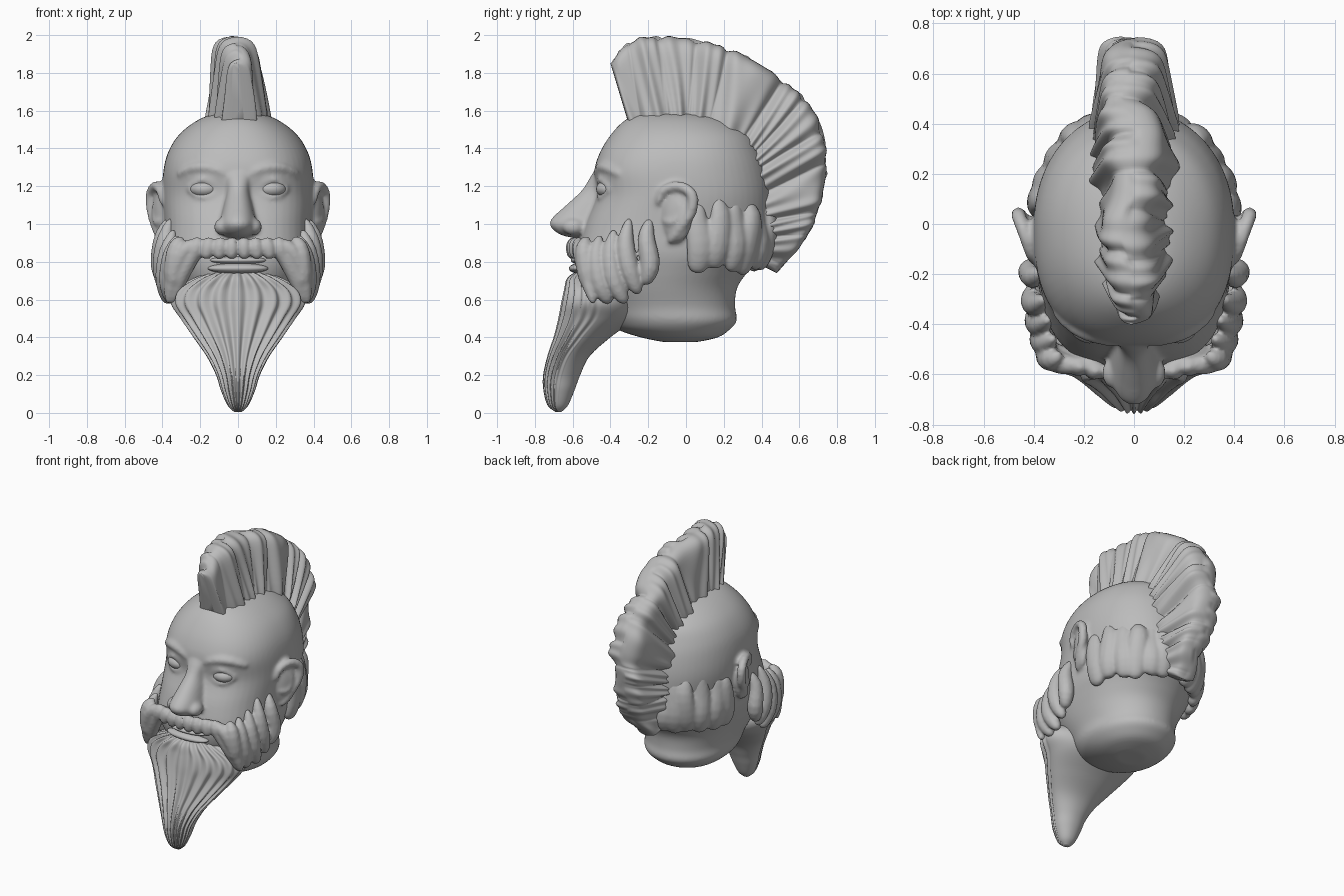
import bpy, bmesh, random
from math import sin, cos, pi, radians
from mathutils import Vector, Matrix

random.seed(4)
cube = bpy.data.objects.get("Cube")
if cube:
    bpy.data.objects.remove(cube, do_unlink=True)

grey = bpy.data.materials.new("clay_grey")
grey.use_nodes = True
COLOUR = (0.5, 0.5, 0.5, 1)
grey.diffuse_color = COLOUR
grey.node_tree.nodes["Principled BSDF"].inputs["Base Color"].default_value = COLOUR


def spline(pts, t):
    """Smooth point at t in 0..1 through a list of tuples."""
    f = min(max(t, 0), 1) * (len(pts) - 1)
    i = min(int(f), len(pts) - 2)
    u = f - i
    a, b, c, d = (pts[min(max(k, 0), len(pts) - 1)] for k in range(i - 1, i + 3))
    return [q + u / 2 * (r - p + u * (2 * p - 5 * q + 4 * r - s + u * (3 * (q - r) + s - p)))
            for p, q, r, s in zip(a, b, c, d)]


def loft(bm, rings):
    """Skin closed rings of points and cap both ends."""
    vs = [[bm.verts.new(p) for p in ring] for ring in rings]
    n = len(vs[0])
    for a, b in zip(vs, vs[1:]):
        for i in range(n):
            j = (i + 1) % n
            bm.faces.new((a[i], a[j], b[j], b[i]))
    bm.faces.new(vs[0][::-1])
    bm.faces.new(vs[-1])


def section(z, front, back, half, power=2.2, n=64, ridge=0.0, count=0):
    """Horizontal ring, squarer towards the front, optionally grooved there."""
    pts = []
    for i in range(n):
        a = 2 * pi * i / n
        c, s = cos(a), sin(a)
        e = power if s < 0 else 2.1
        k = (abs(c) ** e + abs(s) ** e) ** (-1 / e)
        g = ridge * (cos(count * a + 1.2 * sin(8 * z) * cos(a)) - 0.2) * max(0, -s) ** 0.5
        pts.append(((half * k + g) * c, (front + back) / 2 + ((back - front) / 2 * k + g) * s, z))
    return pts


def strand(bm, pts, wide=1.0, steps=14, n=12, sx=1):
    """Round-ended lock of hair through (x, y, z, radius) points."""
    rings = []
    for k in range(steps + 1):
        t = 0.5 - 0.5 * cos(pi * k / steps)
        x, y, z, r = spline(pts, t)
        tangent = (Vector(spline(pts, t + 0.02)[:3]) - Vector(spline(pts, t - 0.02)[:3])).normalized()
        out = Vector((x, y, 0)).normalized()
        side = tangent.cross(out).normalized()
        out = side.cross(tangent)
        r *= max(0.08, 1 - abs(2 * t - 1) ** 6) ** 0.5
        rings.append([Vector((x, y, z)) + side * (r * wide * cos(2 * pi * i / n))
                      + out * (r * sin(2 * pi * i / n)) for i in range(n)])
    for ring in rings:
        for p in ring:
            p.x *= sx
    loft(bm, rings)


def ball(bm, centre, size, tilt=0):
    m = Matrix.Translation(centre) @ Matrix.Rotation(tilt, 4, 'Z') @ Matrix.Diagonal((*size, 1))
    bmesh.ops.create_uvsphere(bm, u_segments=28, v_segments=18, radius=1, matrix=m)


def finish(name, bm, voxel=0, smooth=3):
    bmesh.ops.recalc_face_normals(bm, faces=bm.faces)
    mesh = bpy.data.meshes.new(name)
    bm.to_mesh(mesh)
    bm.free()
    mesh.materials.append(grey)
    ob = bpy.data.objects.new(name, mesh)
    bpy.context.collection.objects.link(ob)
    for p in mesh.polygons:
        p.use_smooth = True
    if voxel:
        rm = ob.modifiers.new("Blend", 'REMESH')
        rm.mode, rm.voxel_size, rm.use_smooth_shade = 'VOXEL', voxel, True
        sm = ob.modifiers.new("Soften", 'SMOOTH')
        sm.factor, sm.iterations = 0.5, smooth


# Skull, jaw and neck
head = bmesh.new()
profile = [(0.375, -0.12, 0.06, 0.10, 2.1), (0.40, -0.24, 0.17, 0.19, 2.1), (0.44, -0.36, 0.23, 0.25, 2.1),
           (0.49, -0.42, 0.27, 0.285, 2.1), (0.56, -0.48, 0.26, 0.295, 2.1), (0.66, -0.54, 0.27, 0.33, 2.3),
           (0.75, -0.57, 0.33, 0.36, 2.6), (0.85, -0.57, 0.42, 0.385, 2.9), (1.0, -0.535, 0.45, 0.39, 2.7),
           (1.15, -0.475, 0.455, 0.40, 2.6), (1.28, -0.485, 0.435, 0.395, 2.5), (1.38, -0.455, 0.40, 0.37, 2.4),
           (1.47, -0.40, 0.35, 0.315, 2.3), (1.54, -0.335, 0.25, 0.23, 2.2), (1.58, -0.26, 0.14, 0.14, 2.1),
           (1.59, -0.16, 0.05, 0.05, 2.1)]
loft(head, [section(*spline(profile, i / 60)) for i in range(61)])

# Nose
nose = [(0.925, -0.59, 0.05), (0.945, -0.67, 0.085), (0.99, -0.72, 0.10), (1.03, -0.71, 0.092),
        (1.10, -0.635, 0.075), (1.18, -0.55, 0.06), (1.26, -0.50, 0.08), (1.32, -0.455, 0.10)]
loft(head, [section(z, f, -0.36, h, 2.1) for z, f, h in (spline(nose, i / 24) for i in range(25))])

for sx in (1, -1):
    # Nostril wings, soft brows and eyelids
    ball(head, (sx * 0.085, -0.595, 0.985), (0.042, 0.06, 0.045))
    strand(head, [(0.04, -0.46, 1.25, 0.03), (0.12, -0.455, 1.29, 0.03),
                  (0.22, -0.425, 1.30, 0.028), (0.32, -0.345, 1.26, 0.025)], sx=sx)
    for lift in (0.052, -0.046):
        strand(head, [(0.095, -0.458, 1.18, 0.012), (0.18, -0.452, 1.185 + lift, 0.017),
                      (0.27, -0.405, 1.185, 0.012)], sx=sx)
    # Ear: cupped base, curled rim and lobe
    ball(head, (sx * 0.40, -0.05, 1.05), (0.045, 0.09, 0.15), sx * radians(-22))
    strand(head, [(0.40, -0.15, 1.10, 0.022), (0.41, -0.12, 1.175, 0.026), (0.435, -0.04, 1.20, 0.028),
                  (0.46, 0.03, 1.16, 0.03), (0.455, 0.03, 1.07, 0.03), (0.43, -0.03, 0.98, 0.03),
                  (0.40, -0.09, 0.90, 0.03)], steps=26, sx=sx)
    strand(head, [(0.40, -0.12, 1.02, 0.02), (0.43, -0.07, 1.01, 0.02), (0.44, -0.03, 1.06, 0.018),
                  (0.435, -0.04, 1.13, 0.016)], sx=sx)
finish("head", head, 0.011, 9)

# Eyes and lips
for name, sx in (("left_eye", 1), ("right_eye", -1)):
    eye = bmesh.new()
    ball(eye, (sx * 0.18, -0.415, 1.185), (0.075, 0.06, 0.046), sx * radians(14))
    finish(name, eye)
lips = bmesh.new()
ball(lips, (0, -0.56, 0.765), (0.16, 0.06, 0.028))
ball(lips, (0, -0.555, 0.808), (0.15, 0.055, 0.022))
finish("lips", lips)

# Pointed beard, its strands gathering towards the tip
beard = bmesh.new()
shape = [(0.005, -0.69, -0.66, 0.02), (0.04, -0.73, -0.625, 0.055), (0.12, -0.75, -0.59, 0.09),
         (0.2, -0.75, -0.56, 0.115), (0.3, -0.725, -0.51, 0.165), (0.4, -0.69, -0.40, 0.235),
         (0.5, -0.665, -0.27, 0.305), (0.58, -0.65, -0.25, 0.355), (0.65, -0.635, -0.28, 0.335),
         (0.71, -0.62, -0.35, 0.24), (0.745, -0.58, -0.40, 0.14)]
rings = []
for i in range(71):
    z, f, b, h = spline(shape, i / 70)
    rings.append(section(z, f, b, h, 2.2, 192, 0.014 * min(1, h / 0.2), 24))
loft(beard, rings)
finish("beard", beard)

# Moustache and side whiskers
whiskers = bmesh.new()
for sx in (1, -1):
    for x in (0.03, 0.09, 0.15, 0.21):
        y = -0.60 + 0.7 * x * x
        strand(whiskers, [(x, y + 0.02, 0.92, 0.03), (x * 1.05, y, 0.88, 0.038),
                          (x * 1.15, y, 0.815, 0.026)], sx=sx)
    for k in range(2):
        strand(whiskers, [(0.14 + 0.08 * k, -0.565, 0.90, 0.035), (0.23 + 0.06 * k, -0.555, 0.85, 0.045),
                          (0.30 + 0.04 * k, -0.525, 0.73, 0.045), (0.35 + 0.02 * k, -0.49, 0.58, 0.025)], sx=sx)
    for x, y, top, low, back in ((0.325, -0.52, 0.93, 0.66, 0.02), (0.35, -0.455, 0.94, 0.58, 0.05),
                                 (0.37, -0.38, 0.97, 0.58, 0.06), (0.385, -0.30, 1.03, 0.63, 0.05),
                                 (0.395, -0.19, 1.03, 0.68, -0.03)):
        mid = (top + low) / 2
        strand(whiskers, [(x - 0.03, y, top, 0.022), (x + 0.005, y - 0.02, mid + 0.07, 0.046),
                          (x + 0.015, y, mid - 0.07, 0.053), (x, y + back, low, 0.036)], sx=sx)
finish("moustache_and_whiskers", whiskers, 0.009, 5)

# Short uneven locks around the back of the head
nape = bmesh.new()
for sx in (1, -1):
    for k in range(6):
        a = radians(11 + 13 * k + random.uniform(-2, 2))
        c, s = cos(a), sin(a)
        top = 1.16 + random.uniform(-0.06, 0.06)
        low = 0.74 + random.uniform(-0.02, 0.03)
        lean = random.uniform(-0.03, 0.03)
        strand(nape, [(0.375 * c, 0.425 * s, top, 0.025), (0.385 * c, 0.435 * s + lean, 1.03, 0.042),
                      (0.385 * c, 0.435 * s, 0.88, 0.05), (0.36 * c, 0.41 * s - 0.015, low, 0.04)],
               wide=1.45, sx=sx)
finish("nape_hair", nape, 0.01, 9)

# Crest of fanned hair running from brow to nape
crest = bmesh.new()
roots = [(-0.31, 1.55), (-0.2, 1.575), (-0.02, 1.58), (0.15, 1.56), (0.31, 1.48), (0.39, 1.37),
         (0.43, 1.22), (0.45, 1.08), (0.44, 0.93), (0.40, 0.78)]
tips = [(-0.40, 1.85), (-0.28, 1.975), (-0.02, 1.985), (0.25, 1.92), (0.48, 1.785), (0.67, 1.61),
        (0.745, 1.36), (0.72, 1.14), (0.64, 0.93), (0.48, 0.74)]
widths = [(0.09,), (0.13,), (0.145,), (0.155,), (0.16,), (0.16,), (0.16,), (0.15,), (0.14,), (0.10,)]
rings = []
for i in range(261):
    t = i / 260
    (ry, rz), (ty, tz), (w,) = spline(roots, t), spline(tips, t), spline(widths, t)
    sway = 0.018 * sin(23 * t) + 0.012 * sin(51 * t) - 0.012
    end = min(1, 0.35 + (max(0, min(t, 1 - t)) / 0.035) ** 0.5)
    ring = []
    for side in (1, -1):
        for k in range(17):
            u = k / 16 if side > 0 else 1 - (k + 0.5) / 16
            h = -0.2 + 1.2 * sin(u * pi / 2)
            warp = t + 0.02 * sin(19 * t + 2 * side) + 0.012 * h * sin(37 * t + side)
            lock = abs(sin(pi * (11 * warp + side * 0.22)))
            fine = sin(pi * 46 * warp + 2 * side + 3 * h)
            x = w * end * (1 - 0.36 * max(h, 0)) * max(0, 1 - max(h, 0) ** 14) ** 0.5
            x *= 0.78 + 0.26 * lock ** 0.7 + 0.06 * fine + 0.06 * sin(29 * t + 3 * side)
            reach = h * (0.955 + 0.05 * lock ** 0.6 + 0.01 * fine) if h > 0 else h
            ring.append((side * x + sway * max(h, 0), ry + (ty - ry) * reach, rz + (tz - rz) * reach))
    rings.append(ring)
loft(crest, rings)
finish("hair_crest", crest)
